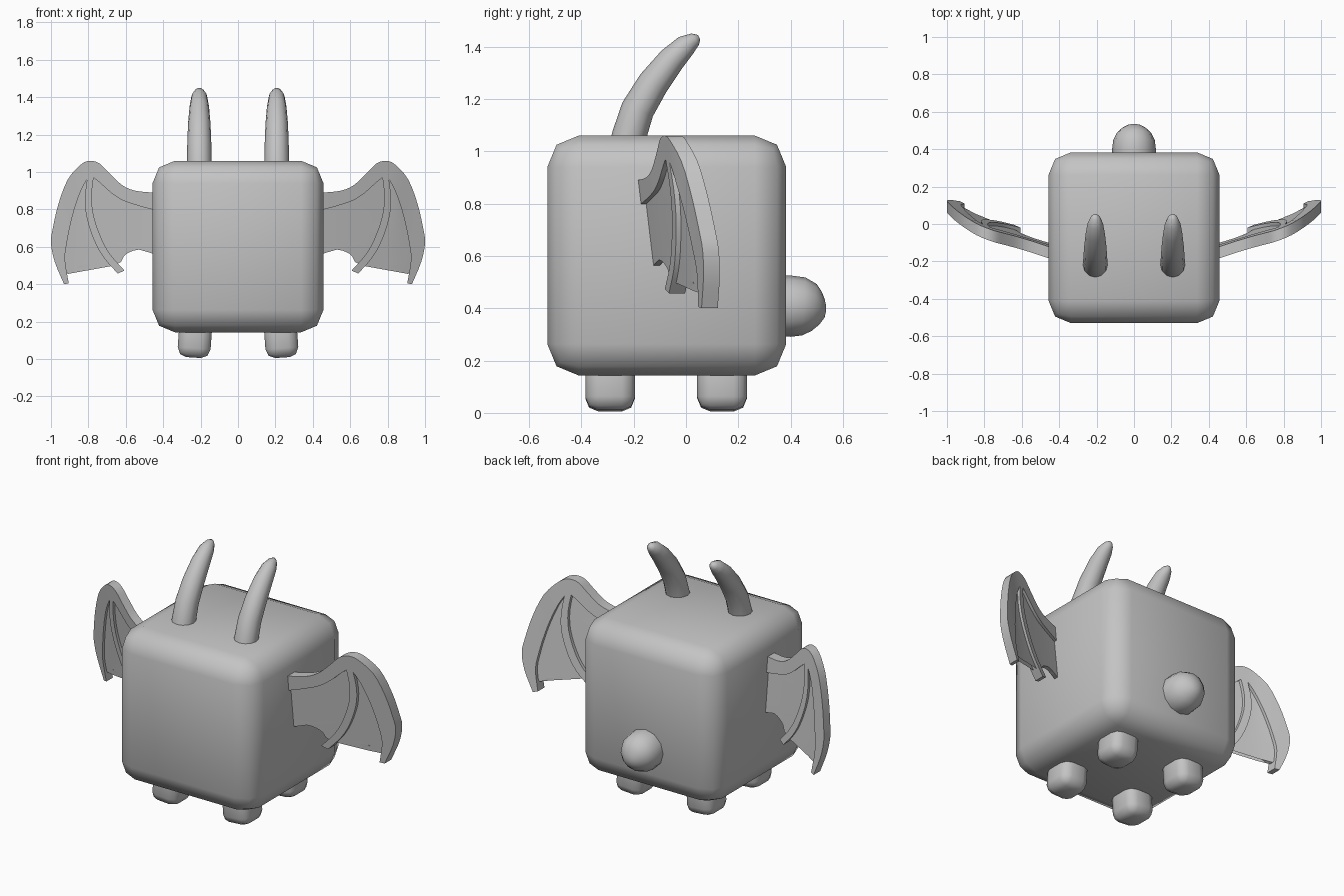
import bpy, bmesh, math
from mathutils import Vector

if "Cube" in bpy.data.objects:
    bpy.data.objects.remove(bpy.data.objects["Cube"])

grey = bpy.data.materials.new("plain_grey")
grey.diffuse_color = (0.55, 0.55, 0.55, 1)
grey.use_nodes = True
grey.node_tree.nodes["Principled BSDF"].inputs["Base Color"].default_value = grey.diffuse_color


def finish(bm, name, angle):
    bmesh.ops.recalc_face_normals(bm, faces=bm.faces[:])
    me = bpy.data.meshes.new(name)
    bm.to_mesh(me)
    bm.free()
    ob = bpy.data.objects.new(name, me)
    bpy.context.collection.objects.link(ob)
    me.materials.append(grey)
    bpy.ops.object.select_all(action='DESELECT')
    ob.select_set(True)
    bpy.context.view_layer.objects.active = ob
    bpy.ops.object.shade_smooth_by_angle(angle=math.radians(angle))
    return ob


def loft(name, rings, angle):
    """Skin a list of closed rings and cap both ends."""
    bm = bmesh.new()
    vs = [[bm.verts.new(p) for p in r] for r in rings]
    n = len(vs[0])
    for a, b in zip(vs, vs[1:]):
        for i in range(n):
            j = (i + 1) % n
            bm.faces.new((a[i], a[j], b[j], b[i]))
    bm.faces.new(vs[0])
    bm.faces.new(vs[-1][::-1])
    return finish(bm, name, angle)


def rounded_box(name, lo, hi, offset, shape=None):
    """Bevelled box between two corners; shape bends its vertices first."""
    lo, hi = Vector(lo), Vector(hi)
    bm = bmesh.new()
    bmesh.ops.create_cube(bm, size=1)
    for v in bm.verts:
        v.co = Vector([(l + h) / 2 + c * (h - l) for l, h, c in zip(lo, hi, v.co)])
        if shape:
            shape(v.co)
    bmesh.ops.bevel(bm, geom=bm.edges[:], offset=offset, segments=2,
                    profile=0.5, affect='EDGES')
    return finish(bm, name, 60)


def tube(name, x, path, sides=12):
    """Round sweep along (y, z, radius) points in a plane of constant x."""
    rings = []
    for i, (y, z, r) in enumerate(path):
        a, b = path[max(i - 1, 0)], path[min(i + 1, len(path) - 1)]
        t = Vector((0, b[0] - a[0], b[1] - a[1])).normalized()
        u = Vector((1, 0, 0))
        w = t.cross(u)
        rings.append([Vector((x, y, z)) + r * (math.cos(k) * u + math.sin(k) * w)
                      for k in [math.tau * s / sides for s in range(sides)]])
    return loft(name, rings, 60)


def smooth_path(pts, sub=3):
    """Catmull-Rom curve through 2D points."""
    p = [Vector(q) for q in pts]
    p = [2 * p[0] - p[1]] + p + [2 * p[-1] - p[-2]]
    out = []
    for a, b, c, d in zip(p, p[1:], p[2:], p[3:]):
        for s in range(sub):
            t = s / sub
            out.append(0.5 * (2 * b + (c - a) * t + (2 * a - 5 * b + 4 * c - d) * t * t
                              + (3 * b - a - 3 * c + d) * t ** 3))
    return out + [p[-2]]


SWEEP = [(.40, -.175), (.46, -.158), (.60, -.11), (.78, -.042), (.85, -.015),
         (.92, .02), (1.0, .055), (1.1, .1)]


def wing_y(x, z):
    """Depth of the swept-back wing surface."""
    x = min(max(x, .40), 1.09)
    for (x0, y0), (x1, y1) in zip(SWEEP, SWEEP[1:]):
        if x <= x1:
            return y0 + (y1 - y0) * (x - x0) / (x1 - x0) + 0.12 * (.95 - z)


def wing_strip(name, side, a, b, thick, cols, angle=40):
    """Curved slab between two (x, z) borders."""
    rings = []
    for p, q in zip(smooth_path(a), smooth_path(b)):
        row = [p.lerp(q, k / cols) for k in range(cols + 1)]
        front = [(side * r.x, wing_y(*r) - thick / 2, r.y) for r in row]
        back = [(side * r.x, wing_y(*r) + thick / 2, r.y) for r in row]
        rings.append(front + back[::-1])
    return loft(name, rings, angle)


# Body block
rounded_box("body", (-.457, -.53, .143), (.457, .383, 1.06), .12)

# Tail stub
tube("tail", 0, [(.34, .408, .115), (.40, .408, .117), (.45, .407, .111),
                 (.49, .403, .090), (.515, .40, .062), (.53, .40, .035),
                 (.535, .40, .012)])

# Wing borders in (x, z)
frame_out = [(.40, .88), (.46, .89), (.55, .90), (.62, .93), (.69, .995), (.74, 1.045),
             (.79, 1.06), (.84, 1.04), (.91, .96), (.96, .83), (.99, .70), (1.0, .62),
             (.98, .52), (.93, .40)]
frame_in = [(.40, .79), (.46, .80), (.55, .825), (.62, .85), (.68, .89), (.73, .935),
            (.78, .975), (.80, .97), (.84, .90), (.875, .80), (.90, .70), (.915, .62),
            (.925, .53), (.905, .405)]
finger = [(.785, 1.0), (.80, .87), (.79, .76), (.75, .64), (.70, .55), (.625, .465)]
inner_edge = [(.77, .99), (.70, .93), (.60, .86), (.43, .85), (.43, .72), (.43, .57),
              (.53, .585), (.60, .56), (.625, .52)]
inner_far = [(.79, .99), (.797, .93), (.80, .87), (.797, .80), (.79, .74), (.765, .67),
             (.74, .62), (.70, .55), (.66, .50)]
outer_near = [(.78, .99), (.80, .87), (.79, .76), (.75, .64), (.70, .55), (.66, .50),
              (.70, .52)]
outer_far = [(.81, .98), (.86, .87), (.90, .76), (.93, .64), (.935, .54), (.91, .455),
             (.85, .50)]

for side, tag in ((1, "right"), (-1, "left")):
    # Wing frame, finger bone and skin
    wing_strip(f"wing_frame_{tag}", side, frame_out, frame_in, .062, 2)
    wing_strip(f"wing_finger_{tag}", side, [(x + .018, z - .008) for x, z in finger],
               [(x - .018, z + .008) for x, z in finger], .062, 1)
    wing_strip(f"wing_skin_inner_{tag}", side, inner_edge, inner_far, .025, 5)
    wing_strip(f"wing_skin_outer_{tag}", side, outer_near, outer_far, .025, 4)

    # Horn
    tube(f"horn_{tag}", side * .207,
         [(-.235, .98, .066), (-.217, 1.06, .066), (-.185, 1.16, .064),
          (-.125, 1.26, .060), (-.055, 1.35, .052), (0, 1.405, .042),
          (.035, 1.428, .026), (.05, 1.436, .010)])

    # Feet, splayed slightly outward
    def splay(co, side=side):
        if co.z < .1:
            co.x += side * .018
            co.z += .012 * (abs(co.x) > .25)
    for y, part in ((-.29, "front"), (.138, "back")):
        xs = sorted((side * .132, side * .308))
        rounded_box(f"{part}_foot_{tag}", (xs[0], y - .095, .002),
                    (xs[1], y + .095, .26), .05, splay)
